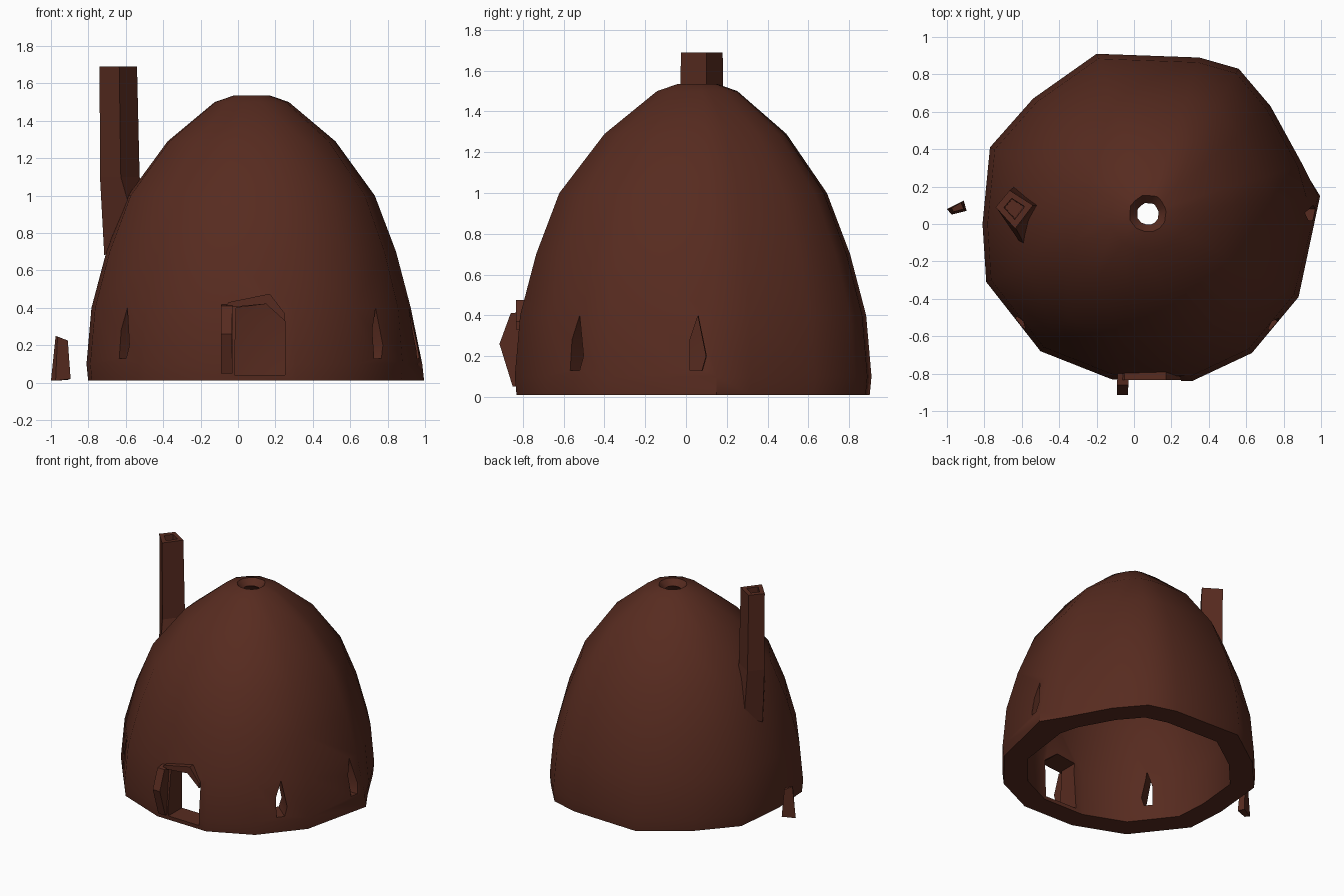
import bpy, bmesh, math
from mathutils import Vector

if "Cube" in bpy.data.objects:
    bpy.data.objects.remove(bpy.data.objects["Cube"])

CLAY = bpy.data.materials.new("clay")
CLAY.diffuse_color = (0.095, 0.024, 0.014, 1)
CLAY.use_nodes = True
CLAY.node_tree.nodes["Principled BSDF"].inputs["Base Color"].default_value = CLAY.diffuse_color
CX, CY = 0.075, 0.035


def loft(name, rings, loop=False):
    """Skin a stack of equal rings; capped, or closed on itself when loop is set."""
    bm = bmesh.new()
    vs = [[bm.verts.new(p) for p in r] for r in rings]
    n = len(rings[0])
    for i in range(len(vs) if loop else len(vs) - 1):
        a, b = vs[i], vs[(i + 1) % len(vs)]
        for j in range(n):
            k = (j + 1) % n
            bm.faces.new((a[j], a[k], b[k], b[j]))
    if not loop:
        bm.faces.new(vs[0][::-1])
        bm.faces.new(vs[-1])
    bmesh.ops.recalc_face_normals(bm, faces=bm.faces[:])
    me = bpy.data.meshes.new(name)
    bm.to_mesh(me)
    bm.free()
    ob = bpy.data.objects.new(name, me)
    me.materials.append(CLAY)
    bpy.context.collection.objects.link(ob)
    return ob


def opening(name, profile, base, angle, near, far):
    """Radial prism with an (across, height) profile, used as a cutter."""
    d = Vector((math.cos(angle), math.sin(angle), 0))
    s = Vector((-d.y, d.x, 0))
    rings = [[Vector(base) + d * r + s * u + Vector((0, 0, z)) for u, z in profile]
             for r in (near, far)]
    return loft(name, rings)


# Hollow dome: irregular footprint, scaled ring by ring, outside then inside
foot = [(-.20, .91), (.35, .89), (.56, .83), (.73, .63), (.90, .32), (.95, .14),
        (.88, -.39), (.63, -.69), (.31, -.84), (-.12, -.83), (-.50, -.68),
        (-.79, -.31), (-.81, 0), (-.77, .41), (-.54, .67)]
outer = [(.01, .99), (.1, 1), (.4, .97), (.7, .88), (1.0, .75),
         (1.29, .51), (1.5, .225), (1.535, .11)]
inner = [(1.49, .065), (1.41, .2), (1.22, .42), (1.0, .605), (.7, .735), (.35, .815), (.01, .80)]
rings = [[(CX + (x - CX) * s, CY + (y - CY) * s + .04 * max(0, z - 1), z) for x, y in foot]
         for z, s in outer + inner]
rings[0][5] = (.995, .15, .01)
rings[1][5] = (.985, .15, .1)
dome = loft("dome", rings, loop=True)

# Doorway and slit windows
window = [(-.03, .13), (.03, .13), (.05, .2), (.01, .40), (-.03, .28)]
door = [(-.02, .04), (.25, .04), (.25, .34), (.15, .42), (-.01, .40)]
cutters = [opening("door_cutter", door, (0, 0, 0), -math.pi / 2, .5, 1.2)]
for x, y in [(.73, -.53), (.95, .05), (-.62, -.53)]:
    a = math.atan2(y - CY, x - CX)
    cutters.append(opening("window_cutter", window, (CX, CY, 0), a, .5, 1.2))
for c in cutters:
    m = dome.modifiers.new("cut", "BOOLEAN")
    m.operation, m.solver, m.object = "DIFFERENCE", "EXACT", c
    c.hide_render = True
bpy.context.view_layer.update()
cut = bpy.data.meshes.new_from_object(
    dome.evaluated_get(bpy.context.evaluated_depsgraph_get()))
dome.modifiers.clear()
dome.data = cut
for c in cutters:
    bpy.data.objects.remove(c)

# Chimney: slightly skewed square shaft with a sunken flue
sq = [(-.74, .09), (-.665, .18), (-.54, .10), (-.635, -.025)]
mx, my = -.64, .085


def square(z, s, dx=0):
    return [(mx + (x - mx) * s + dx, my + (y - my) * s, z) for x, y in sq]


foot_ring = [(-.715, .08, .68), (-.64, .2, .75), (-.48, .1, .95), (-.54, -.2, .8)]
loft("chimney", [foot_ring, square(1.1, 1.06, .008), square(1.69, 1), square(1.69, .55), square(1.45, .5)])

# Door jamb fin projecting in front of the wall, and the hood over the doorway
fin = [(-.78, .05), (-.85, .05), (-.915, .26), (-.86, .41), (-.78, .42)]
loft("door_jamb", [[(x + .03 * (y + .85), y, z) for y, z in fin] for x in (-.09, -.03)])
hood = [(-.07, .40), (-.05, .43), (.17, .475), (.25, .37), (.25, .33), (.15, .42)]
loft("door_hood", [[(x, y, z) for x, z in hood] for y in (-.835, -.74)])

# Loose stone beside the hut
low = [(-1, .08, .01), (-.91, .125, .015), (-.895, .07, .02), (-.975, .05, .01)]
high = [(-.975, .085, .25), (-.925, .115, .225), (-.91, .08, .225), (-.965, .065, .245)]
loft("loose_stone", [low, high])

# Smooth the dome but keep the rim and openings crisp
bpy.ops.object.select_all(action="DESELECT")
dome.select_set(True)
bpy.context.view_layer.objects.active = dome
bpy.ops.object.shade_smooth_by_angle(angle=math.radians(40))
